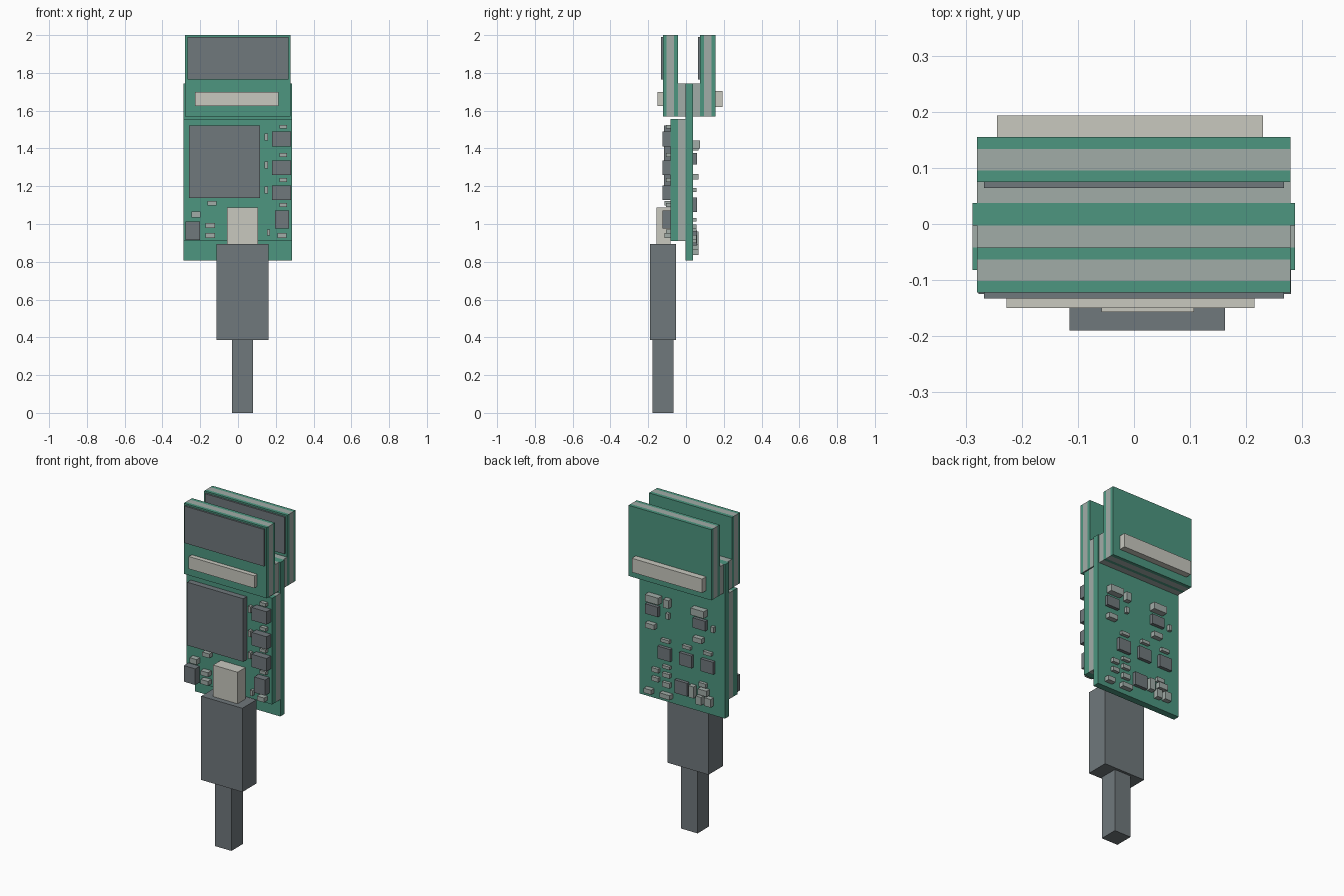
import bpy


def material(name, rgb):
    m = bpy.data.materials.new(name)
    lin = [(c / 255 / 12.92) if c < 10 else ((c / 255 + 0.055) / 1.055) ** 2.4 for c in rgb]
    m.diffuse_color = (*lin, 1)
    return m


GREEN = material("board green", (77, 150, 128))
GREY = material("spacer grey", (161, 172, 167))
BEIGE = material("connector beige", (200, 200, 191))
DARK = material("chip dark grey", (112, 120, 124))


def box(name, x, y, z, mat):
    """Box from (min, max) pairs on each axis."""
    verts = [(a, b, c) for a in x for b in y for c in z]
    faces = [(0, 1, 3, 2), (4, 6, 7, 5), (0, 4, 5, 1), (2, 3, 7, 6), (0, 2, 6, 4), (1, 5, 7, 3)]
    me = bpy.data.meshes.new(name)
    me.from_pydata(verts, [], faces)
    me.materials.append(mat)
    ob = bpy.data.objects.new(name, me)
    bpy.context.collection.objects.link(ob)
    return ob


def parts(name, items, y, mat):
    """Row of small components given as (x, z, width, height)."""
    for i, (x, z, w, h) in enumerate(items):
        box(f"{name}_{i + 1}", (x - w / 2, x + w / 2), y, (z - h / 2, z + h / 2), mat)


WIDE = (-0.288, 0.287)
NARROW = (-0.28, 0.279)

# Main board and the front daughter board on its spacer
box("main_board", WIDE, (-0.003, 0.037), (0.807, 1.745), GREEN)
box("daughter_spacer", WIDE, (-0.042, -0.003), (0.91, 1.557), GREY)
box("daughter_board", WIDE, (-0.082, -0.042), (0.91, 1.557), GREEN)

# Two layered top boards, with dark panels and joining blocks
for side, y in (("front", -0.122), ("back", 0.075)):
    for layer, a, b, mat in (("outer", 0, 0.02, GREEN), ("core", 0.02, 0.059, GREY),
                             ("inner", 0.059, 0.08, GREEN)):
        box(f"{side}_top_board_{layer}", NARROW, (y + a, y + b), (1.57, 2.0), mat)
    box(f"{side}_panel", (-0.267, 0.267), (y - 0.011, y), (1.765, 1.99), DARK)
box("front_join_block", NARROW, (-0.042, -0.003), (1.57, 1.745), GREY)
box("back_join_block", NARROW, (0.037, 0.075), (1.57, 1.745), GREY)
box("front_bar_connector", (-0.227, 0.215), (-0.15, -0.122), (1.625, 1.70), BEIGE)
box("back_bar_connector", (-0.244, 0.23), (0.155, 0.193), (1.62, 1.705), BEIGE)

# Plug and cable
box("plug_tip", (-0.058, 0.107), (-0.157, -0.082), (0.895, 1.087), BEIGE)
box("plug_body", (-0.115, 0.162), (-0.19, -0.052), (0.385, 0.895), DARK)
box("cable", (-0.031, 0.08), (-0.178, -0.067), (0.0, 0.385), DARK)

# Front components
box("main_chip", (-0.26, 0.117), (-0.117, -0.082), (1.138, 1.522), DARK)
parts("front_chip", [(0.23, z, 0.1, 0.078) for z in (1.45, 1.298, 1.165)]
      + [(0.233, 1.023, 0.073, 0.095), (-0.239, 0.964, 0.077, 0.098)], (-0.125, -0.082), DARK)
parts("front_small", [(0.24, z, 0.04, 0.02) for z in (1.515, 1.365, 1.233, 1.1)]
      + [(0.149, z, 0.018, 0.037) for z in (1.46, 1.312, 1.18)]
      + [(0.162, 0.955, 0.016, 0.032)], (-0.105, -0.082), GREY)
parts("front_medium", [(-0.137, 1.11, 0.048, 0.026), (-0.222, 1.05, 0.048, 0.032),
      (-0.147, 0.993, 0.05, 0.027), (-0.147, 0.94, 0.05, 0.027),
      (0.232, 0.94, 0.048, 0.027)], (-0.115, -0.082), GREY)

# Back components
parts("back_chip", [(0.193, 1.345, 0.085, 0.06), (-0.127, 1.345, 0.085, 0.06)]
      + [(x, 1.102, 0.085, 0.075) for x in (0.11, -0.035, -0.18)]
      + [(-0.005, 0.925, 0.085, 0.08)], (0.037, 0.057), DARK)
parts("back_tall", [(0.18, 1.42, 0.09, 0.042), (-0.127, 1.42, 0.09, 0.042)], (0.037, 0.075), GREY)
parts("back_medium", [(0.2, 1.25, 0.06, 0.03), (-0.12, 1.25, 0.06, 0.03),
      (0.09, 1.415, 0.035, 0.05), (0.213, 0.85, 0.05, 0.028), (0.098, 0.85, 0.07, 0.028),
      (-0.08, 0.925, 0.035, 0.07), (-0.13, 0.885, 0.035, 0.05),
      (-0.19, 0.89, 0.045, 0.05), (-0.155, 0.94, 0.06, 0.035)], (0.037, 0.067), GREY)
parts("back_small", [(x, 1.18, 0.055, 0.02) for x in (0.104, -0.04, -0.18)]
      + [(0.09, 1.335, 0.02, 0.035), (-0.215, 1.335, 0.02, 0.035)]
      + [(0.098, 1.022, 0.05, 0.018), (0.098, 0.973, 0.05, 0.025), (0.098, 0.915, 0.05, 0.03),
         (0.172, 0.985, 0.045, 0.025), (0.172, 0.93, 0.045, 0.025),
         (-0.147, 0.98, 0.05, 0.025)], (0.037, 0.056), GREY)
